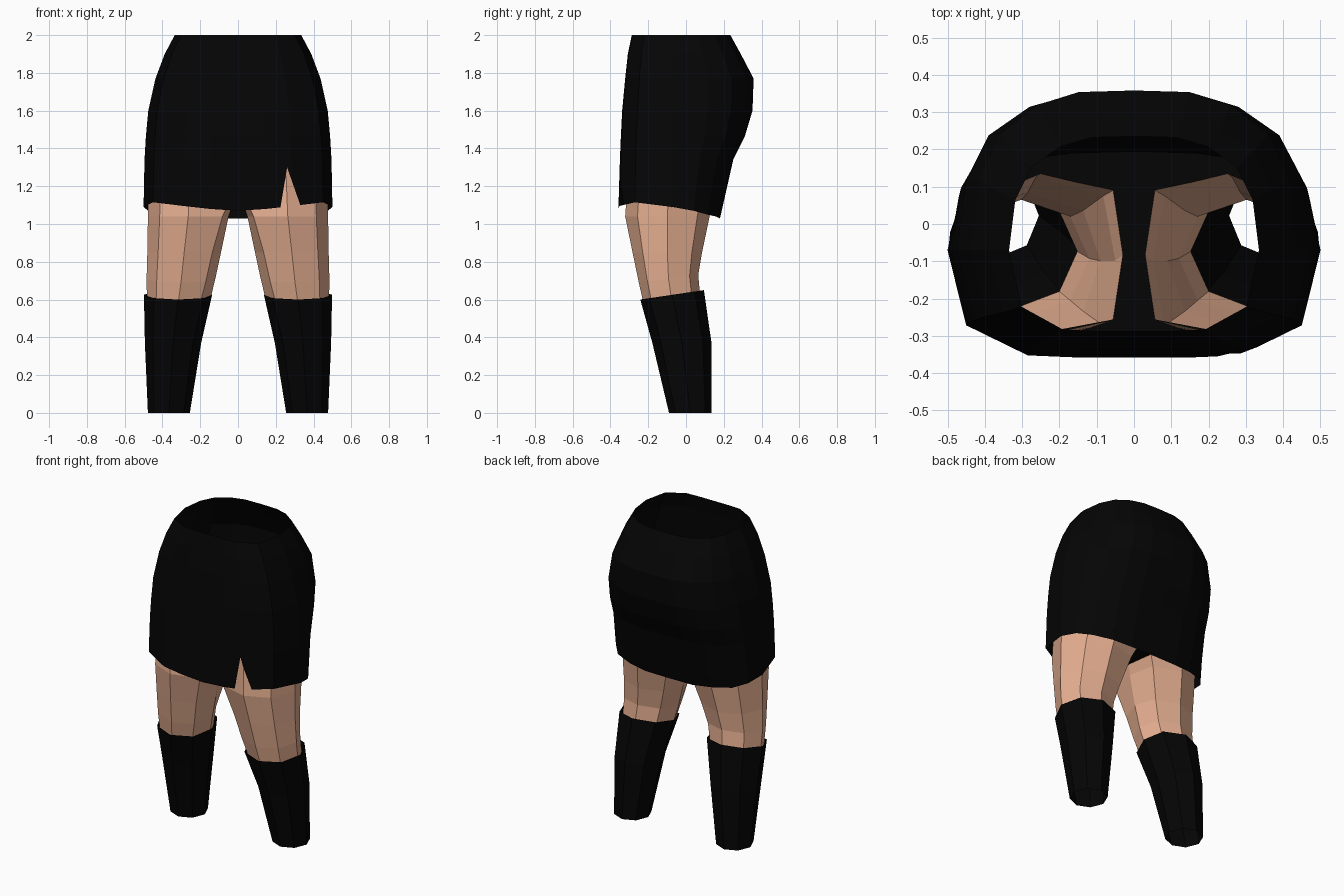
import bpy, bmesh, math
from mathutils import Vector

if "Cube" in bpy.data.objects:
    bpy.data.objects.remove(bpy.data.objects["Cube"])


def material(name, rgb):
    m = bpy.data.materials.new(name)
    m.diffuse_color = (*rgb, 1)
    m.use_nodes = True
    m.node_tree.nodes["Principled BSDF"].inputs["Base Color"].default_value = m.diffuse_color
    return m


BLACK = material("black cloth", (0.0015, 0.0015, 0.0015))
SKIN = material("skin", (0.78, 0.425, 0.28))


def finish(bm, name, mat):
    bmesh.ops.recalc_face_normals(bm, faces=bm.faces[:])
    mesh = bpy.data.meshes.new(name)
    bm.to_mesh(mesh)
    bm.free()
    mesh.materials.append(mat)
    obj = bpy.data.objects.new(name, mesh)
    bpy.context.collection.objects.link(obj)
    return obj


def loft(rings):
    """Open tube through equal-length closed rings."""
    bm = bmesh.new()
    vs = [[bm.verts.new(p) for p in r] for r in rings]
    n = len(vs[0])
    for a, b in zip(vs, vs[1:]):
        for i in range(n):
            j = (i + 1) % n
            bm.faces.new((a[i], a[j], b[j], b[i]))
    return bm


# Skirt: half outline (x, y factors) scaled per ring about the widest line
HALF = [(0, -1), (.3, -1), (.57, -.98), (.9, -.7), (1, 0),
        (.95, .44), (.82, .73), (.59, .91), (.34, .99), (0, 1)]
OUTLINE = HALF + [(-x, y) for x, y in HALF[-2:0:-1]]
HEM = [1.07, 1.08, 1.095, 1.115, 1.09, 1.07, 1.05, 1.04, 1.03, 1.03]
HEM = HEM + HEM[-2:0:-1]
YC = -.07


def skirt_ring(z, w, front, back):
    ring = []
    for i, (x, y) in enumerate(OUTLINE):
        depth = (YC - front) if y < 0 else (back - YC)
        ring.append((x * w, YC + y * depth, HEM[i] if z is None else z))
    return ring


bm = loft([skirt_ring(*r) for r in (
    (None, .50, -.358, .18), (1.34, .495, -.35, .25), (1.46, .488, -.345, .31),
    (1.60, .475, -.338, .352), (1.77, .437, -.322, .358),
    (1.90, .388, -.308, .29), (2.0, .335, -.287, .235))])

# Slit in the front hem
apex, left, right = Vector((.26, 0, 1.3)), Vector((.225, 0, 1.09)), Vector((.33, 0, 1.10))
planes = []
for foot, side in ((left, 1), (right, -1)):
    d = apex - foot
    planes.append(Vector((d.z, 0, -d.x)).normalized() * side)
for no in planes:
    faces = [f for f in bm.faces if f.calc_center_median().y < -.15
             and f.calc_center_median().x > 0 and f.calc_center_median().z < 1.34]
    geom = set(faces)
    for f in faces:
        geom.update(f.verts)
        geom.update(f.edges)
    bmesh.ops.bisect_plane(bm, geom=list(geom), plane_co=apex, plane_no=no, dist=1e-5)
cut = []
for f in bm.faces:
    c = f.calc_center_median()
    if c.y < -.15 and c.z < 1.3 and all((c - apex).dot(no) > 1e-4 for no in planes):
        cut.append(f)
bmesh.ops.delete(bm, geom=cut, context='FACES')
finish(bm, "skirt", BLACK)


# Legs: eight-sided tubes; "full" squares off the inner corners
def leg_ring(side, x0, x1, y0, y1, height, full=1.0):
    cx, rx, cy, ry = (x0 + x1) / 2, (x1 - x0) / 2, (y0 + y1) / 2, (y1 - y0) / 2
    ring = []
    for i in range(8):
        a = i * math.pi / 4
        c, s = math.cos(a), math.sin(a)
        inner = i in (3, 5)
        x = cx + rx * c * (full if inner else 1)
        y = cy + ry * s * ((1 + full) / 2 if inner else 1)
        ring.append((side * x, y, height(c, s)))
    return ring


def level(z, tilt=0):
    return lambda c, s: z + tilt * s


def thigh_top(c, s):
    # Leg opening rises towards the front and outside
    return 1.1 + (.24 if s < -.9 else .28 if c > .1 and s < .1 else 0)


for side, word in ((1, "right"), (-1, "left")):
    finish(loft([leg_ring(side, *r) for r in (
        (.152, .482, -.225, .078, level(.58)),
        (.12, .484, -.25, .065, level(.71, .02), 1.02),
        (.09, .48, -.283, .085, level(.85), 1.08),
        (.05, .477, -.322, .125, level(1.04), 1.2),
        (.03, .472, -.30, .135, thigh_top, 1.26))]), word + "_thigh", SKIN)
    finish(loft([leg_ring(side, *r) for r in (
        (.255, .477, -.09, .135, level(0)),
        (.195, .493, -.178, .135, level(.37)),
        (.137, .498, -.242, .095, level(.625, .025), 1.05))]), word + "_sock", BLACK)

# Underwear: strip joining the thighs and running out to the skirt back
bm = bmesh.new()
inner = [(.056, -.256), (.03, -.0825), (.056, .091), (.16, .113), (.251, .135), (.407, .071)]
outer = [(0, -.345), (0, -.0825), (0, .195), (.17, .19), (.295, .172), (.408, .118)]
quads = [(inner[i], inner[i + 1], outer[i + 1], outer[i]) for i in range(5)]
quads.append(((.2, -.283), (.056, -.256), (0, -.345), (.2, -.345)))
for side in (1, -1):
    for quad in quads:
        bm.faces.new([bm.verts.new((side * x, y, 1.1)) for x, y in quad])
bmesh.ops.remove_doubles(bm, verts=bm.verts[:], dist=1e-4)
finish(bm, "underwear", BLACK)
